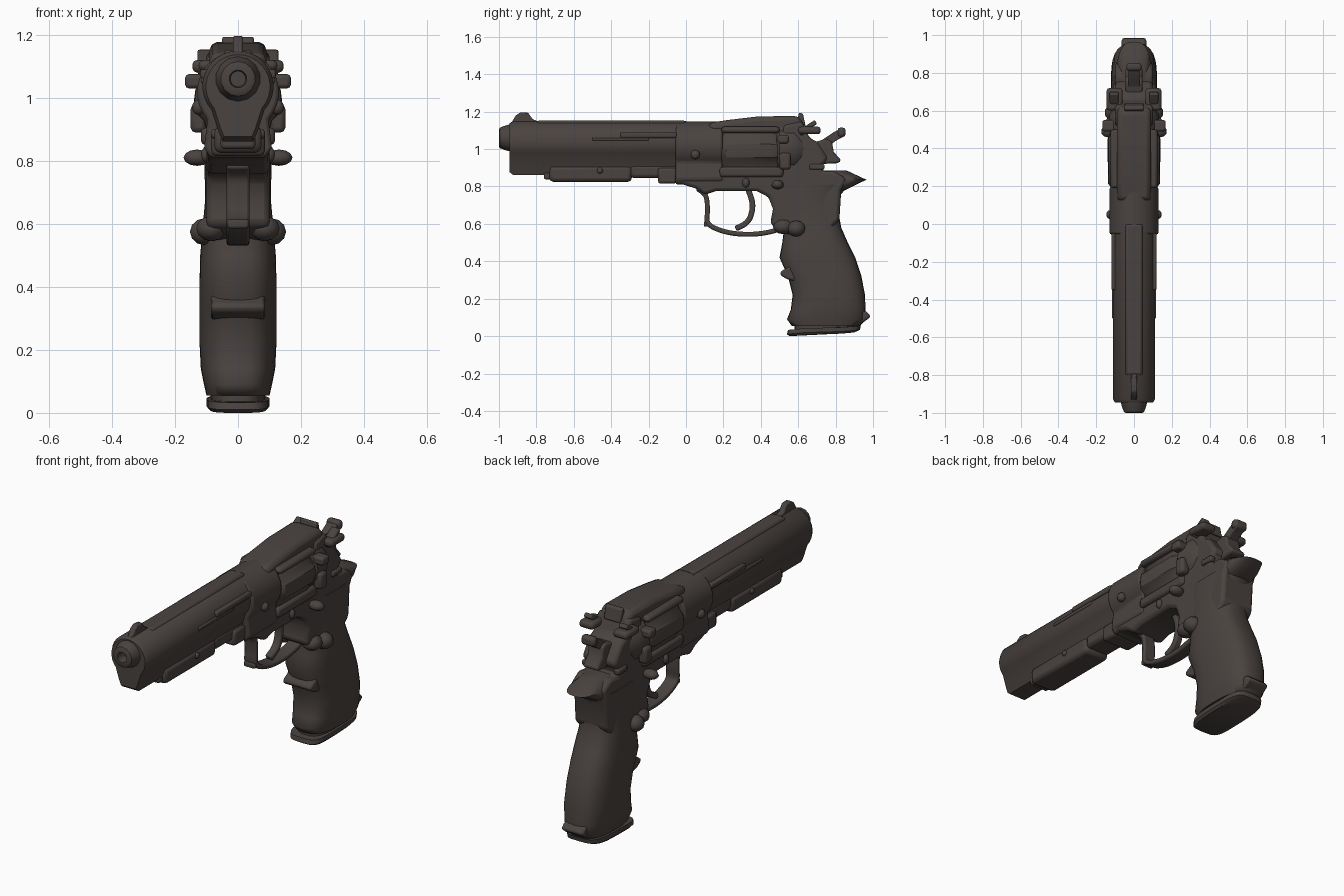
import bpy, bmesh, math
from mathutils import Vector, Matrix

cube = bpy.data.objects.get("Cube")
if cube:
    bpy.data.objects.remove(cube, do_unlink=True)

steel = bpy.data.materials.new("dark_brown_steel")
steel.use_nodes = True
colour = (0.068, 0.056, 0.051, 1)
steel.diffuse_color = colour
steel.node_tree.nodes["Principled BSDF"].inputs["Base Color"].default_value = colour


def finish(name, bm, bevel=0.0, angle=35):
    bmesh.ops.recalc_face_normals(bm, faces=bm.faces)
    mesh = bpy.data.meshes.new(name)
    bm.to_mesh(mesh)
    bm.free()
    mesh.materials.append(steel)
    ob = bpy.data.objects.new(name, mesh)
    bpy.context.collection.objects.link(ob)
    bpy.ops.object.select_all(action="DESELECT")
    ob.select_set(True)
    bpy.context.view_layer.objects.active = ob
    bpy.ops.object.shade_smooth_by_angle(angle=math.radians(angle))
    if bevel:
        mod = ob.modifiers.new("Bevel", "BEVEL")
        mod.width, mod.segments, mod.limit_method = bevel, 2, "ANGLE"
        mod.angle_limit = math.radians(angle)
    return ob


def loft(name, rings, bevel=0.0, angle=35):
    """Skin a list of rings with equal point counts and cap both ends."""
    bm = bmesh.new()
    rows = [[bm.verts.new(p) for p in ring] for ring in rings]
    for a, b in zip(rows, rows[1:]):
        for i in range(len(a)):
            j = (i + 1) % len(a)
            bm.faces.new((a[i], a[j], b[j], b[i]))
    bm.faces.new(rows[0])
    bm.faces.new(rows[-1])
    return finish(name, bm, bevel, angle)


def side_slab(name, pts, half, bevel=0.0, x=0.0):
    """Extrude a (y, z) outline across x."""
    return loft(name, [[(x + s * half, y, z) for y, z in pts] for s in (-1, 1)], bevel)


def long_bar(name, pts, y0, y1, bevel=0.0):
    """Extrude an (x, z) outline along y."""
    return loft(name, [[(x, y, z) for x, z in pts] for y in (y0, y1)], bevel)


def block(name, x, y, z, bevel=0.01):
    """Box from (low, high) pairs."""
    return side_slab(name, [(y[0], z[0]), (y[1], z[0]), (y[1], z[1]), (y[0], z[1])],
                     (x[1] - x[0]) / 2, bevel, (x[0] + x[1]) / 2)


def smooth_path(pts, steps=5):
    """Catmull-Rom curve through the points."""
    p = [Vector(q) for q in [pts[0], *pts, pts[-1]]]
    out = []
    for a, b, c, d in zip(p, p[1:], p[2:], p[3:]):
        for i in range(steps):
            t = i / steps
            out.append(b + (c - a) * t / 2 + (2 * a - 5 * b + 4 * c - d) * t * t / 2
                       + (3 * b - a - 3 * c + d) * t ** 3 / 2)
    return out + [p[-1]]


def strip(name, pts, thick, half, bevel=0.008):
    """Bent bar following a (y, z) path."""
    path = smooth_path(pts)
    one, two = [], []
    for i, q in enumerate(path):
        d = (path[min(i + 1, len(path) - 1)] - path[max(i - 1, 0)]).normalized()
        n = Vector((-d.y, d.x)) * thick / 2
        one.append(q + n)
        two.append(q - n)
    return side_slab(name, one + two[::-1], half, bevel)


def keyhole(r, zc, neck, zb):
    """Round-topped outline with a narrower lobe below."""
    arc = [(r * math.sin(a), zc + r * math.cos(a))
           for a in (math.radians(12 * k) for k in range(-11, 12))]
    return [(-neck * 0.8, zb), (-neck, zb + 0.03), *arc, (neck, zb + 0.03), (neck * 0.8, zb)]


def oval(z, y0, y1, half, tilt=0.0, power=0.72, n=28):
    ring = []
    for k in range(n):
        c, s = math.cos(math.tau * k / n), math.sin(math.tau * k / n)
        ring.append((half * math.copysign(abs(s) ** power, s),
                     (y0 + y1) / 2 + (y1 - y0) / 2 * math.copysign(abs(c) ** power, c),
                     z + tilt * c))
    return ring


def round_stack(name, profile, zc, n=24, flute=0.0, angle=35):
    """Turned part about the y axis from (y, radius) pairs, with optional flutes."""
    rings = []
    for y, r in profile:
        ring = []
        for k in range(n):
            a = math.tau * k / n
            q = r - (flute if k % 4 == 0 else 0)
            ring.append((q * math.sin(a), y, zc + q * math.cos(a)))
        rings.append(ring)
    return loft(name, rings, 0, angle)


def knob(name, centre, size, tip=0.6):
    """Faceted rounded lump."""
    bm = bmesh.new()
    bmesh.ops.create_uvsphere(bm, u_segments=10, v_segments=6, radius=1)
    bm.transform(Matrix.Translation(centre) @ Matrix.Diagonal((*size, 1)))
    return finish(name, bm, 0, 50)


# Barrel with rounded front end, muzzle and bore
nose = [(-0.945, 0.9), (-0.925, 1.0), (0.0, 1.0)]
outline = keyhole(0.113, 1.037, 0.062, 0.862)
loft("barrel", [[(x * s, y, 1.02 + (z - 1.02) * s) for x, z in outline] for y, s in nose])
round_stack("muzzle", [(-0.93, 0.075), (-0.965, 0.066), (-0.995, 0.055), (-1.0, 0.045),
                       (-1.0, 0.028), (-0.93, 0.024)], 1.06, 14)
side_slab("front_sight", [(-0.94, 1.13), (-0.91, 1.18), (-0.885, 1.197), (-0.845, 1.195),
                          (-0.82, 1.16), (-0.77, 1.14)], 0.016, 0.006)
block("barrel_top_rib", (-0.045, 0.045), (-0.8, 0.0), (1.12, 1.152), 0.012)

# Rails below the barrel
block("lower_rail_front", (-0.075, 0.075), (-0.73, -0.29), (0.825, 0.91), 0.02)
block("lower_rail_rear", (-0.07, 0.07), (-0.3, -0.03), (0.845, 0.92), 0.02)
block("rail_clamp", (-0.085, 0.085), (-0.15, -0.05), (0.815, 0.9), 0.015)
block("rail_tip", (-0.055, 0.055), (-0.76, -0.7), (0.838, 0.88), 0.01)

# Shroud, top strap and fluted cylinder
long_bar("shroud", keyhole(0.13, 1.018, 0.108, 0.81), -0.055, 0.195, 0.01)
side_slab("top_strap", [(0.12, 1.04), (0.12, 1.14), (0.22, 1.155), (0.38, 1.174), (0.6, 1.178),
                        (0.63, 1.13), (0.64, 1.04)], 0.09, 0.025)
round_stack("cylinder", [(0.19, 0.12), (0.215, 0.138), (0.45, 0.14), (0.49, 0.125)],
            0.99, 24, 0.014)
round_stack("recoil_plate", [(0.485, 0.12), (0.5, 0.133), (0.58, 0.133), (0.63, 0.1)], 1.0, 16)

# Frame with rear contour
side_slab("frame", [(-0.05, 0.85), (-0.03, 0.815), (0.05, 0.79), (0.1, 0.755), (0.16, 0.775),
                    (0.38, 0.775), (0.44, 0.745), (0.465, 0.68), (0.45, 0.6), (0.53, 0.55),
                    (0.7, 0.5), (0.82, 0.62), (0.83, 0.78), (0.86, 0.84), (0.79, 0.885),
                    (0.73, 0.88), (0.73, 0.915), (0.76, 0.95), (0.7, 1.04), (0.66, 1.06),
                    (0.62, 1.15), (0.52, 1.13), (0.5, 0.89), (0.2, 0.89)], 0.1, 0.02)

# Trigger guard and trigger
strip("trigger_guard", [(0.06, 0.79), (0.105, 0.75), (0.115, 0.68), (0.115, 0.61), (0.16, 0.575),
                        (0.25, 0.55), (0.36, 0.545), (0.46, 0.56), (0.54, 0.59)], 0.026, 0.036)
block("guard_lip", (-0.034, 0.034), (0.095, 0.13), (0.585, 0.615), 0.008)
strip("trigger", [(0.33, 0.79), (0.355, 0.71), (0.345, 0.64), (0.315, 0.6), (0.265, 0.575)],
      0.03, 0.02)

# Grip, tang and butt
grip = [(0.055, 0.565, 0.93, 0.1), (0.09, 0.54, 0.965, 0.108), (0.14, 0.56, 0.96, 0.118),
        (0.22, 0.57, 0.957, 0.122), (0.32, 0.545, 0.938, 0.122), (0.42, 0.5, 0.905, 0.122),
        (0.5, 0.515, 0.865, 0.12), (0.58, 0.525, 0.83, 0.113), (0.68, 0.52, 0.812, 0.104),
        (0.76, 0.51, 0.83, 0.106), (0.81, 0.52, 0.875, 0.108)]
loft("grip", [oval(*g) for g in grip], 0, 60)
loft("tang", [oval(0.77, 0.62, 0.83, 0.085), oval(0.82, 0.62, 0.92, 0.1, -0.005),
              oval(0.85, 0.62, 0.965, 0.088, -0.014), oval(0.885, 0.62, 0.86, 0.06)], 0, 50)
loft("butt_plate", [oval(0.01, 0.555, 0.9, 0.09, 0.01, 0.5),
                    oval(0.022, 0.54, 0.93, 0.1, 0.012, 0.5),
                    oval(0.045, 0.545, 0.935, 0.1, 0.012, 0.5)], 0, 40)
loft("butt_core", [oval(0.03, 0.58, 0.9, 0.085), oval(0.08, 0.58, 0.92, 0.09)])
side_slab("heel_spur", [(0.9, 0.06), (0.95, 0.075), (0.99, 0.105), (0.965, 0.13), (0.9, 0.15)],
          0.065, 0.012)
side_slab("finger_hook", [(0.6, 0.29), (0.54, 0.305), (0.505, 0.325), (0.505, 0.345),
                          (0.54, 0.365), (0.6, 0.42)], 0.085, 0.012)

# Hammer, rear sight and cocking spike
strip("hammer", [(0.66, 0.98), (0.74, 1.03), (0.8, 1.07), (0.84, 1.09)], 0.045, 0.03)
block("hammer_spur", (-0.04, 0.04), (0.81, 0.853), (1.065, 1.115), 0.015)
side_slab("hammer_base", [(0.66, 0.9), (0.72, 0.92), (0.815, 0.925), (0.83, 0.94), (0.79, 0.985),
                          (0.78, 1.04), (0.75, 1.055), (0.66, 1.03)], 0.045, 0.012)
side_slab("rear_sight", [(0.59, 1.14), (0.605, 1.195), (0.625, 1.19), (0.64, 1.12)], 0.05, 0.006)

# Paired fittings on both sides
for side, s in (("left", 1), ("right", -1)):
    def plate(name, x, y, z, bevel=0.008):
        block(f"{side}_{name}", sorted((s * x[0], s * x[1])), y, z, bevel)

    plate("barrel_strip", (0.09, 0.12), (-0.35, -0.05), (1.06, 1.09))
    plate("barrel_short_strip", (0.09, 0.117), (-0.5, -0.2), (1.045, 1.063), 0.005)
    plate("strap_rail", (0.07, 0.125), (0.19, 0.5), (1.085, 1.12), 0.015)
    plate("cylinder_sill", (0.08, 0.118), (0.18, 0.52), (0.85, 0.905), 0.015)
    plate("cylinder_latch", (0.1, 0.168), (0.49, 0.55), (1.03, 1.075), 0.012)
    plate("latch_arm", (0.1, 0.15), (0.5, 0.56), (0.89, 0.98), 0.015)
    plate("safety_base", (0.06, 0.145), (0.6, 0.72), (1.08, 1.12), 0.015)
    plate("frame_rib", (0.08, 0.112), (0.66, 0.74), (0.89, 0.92))
    lever = strip(f"{side}_safety_lever", [(0.61, 1.08), (0.65, 1.115), (0.695, 1.145)], 0.025, 0.024)
    lever.location.x = s * 0.105
    knob(f"{side}_frame_pin", (s * 0.13, 0.49, 0.81), (0.045, 0.033, 0.026))
    knob(f"{side}_small_pin", (s * 0.1, 0.32, 0.82), (0.018, 0.02, 0.026))
    knob(f"{side}_shroud_pin", (s * 0.125, 0.05, 0.97), (0.022, 0.025, 0.025))
    knob(f"{side}_rail_pin", (s * 0.075, -0.46, 0.885), (0.012, 0.016, 0.016))
    knob(f"{side}_grip_horn", (s * 0.105, 0.59, 0.575), (0.05, 0.05, 0.043))
    knob(f"{side}_grip_horn_front", (s * 0.085, 0.52, 0.585), (0.05, 0.055, 0.04))
